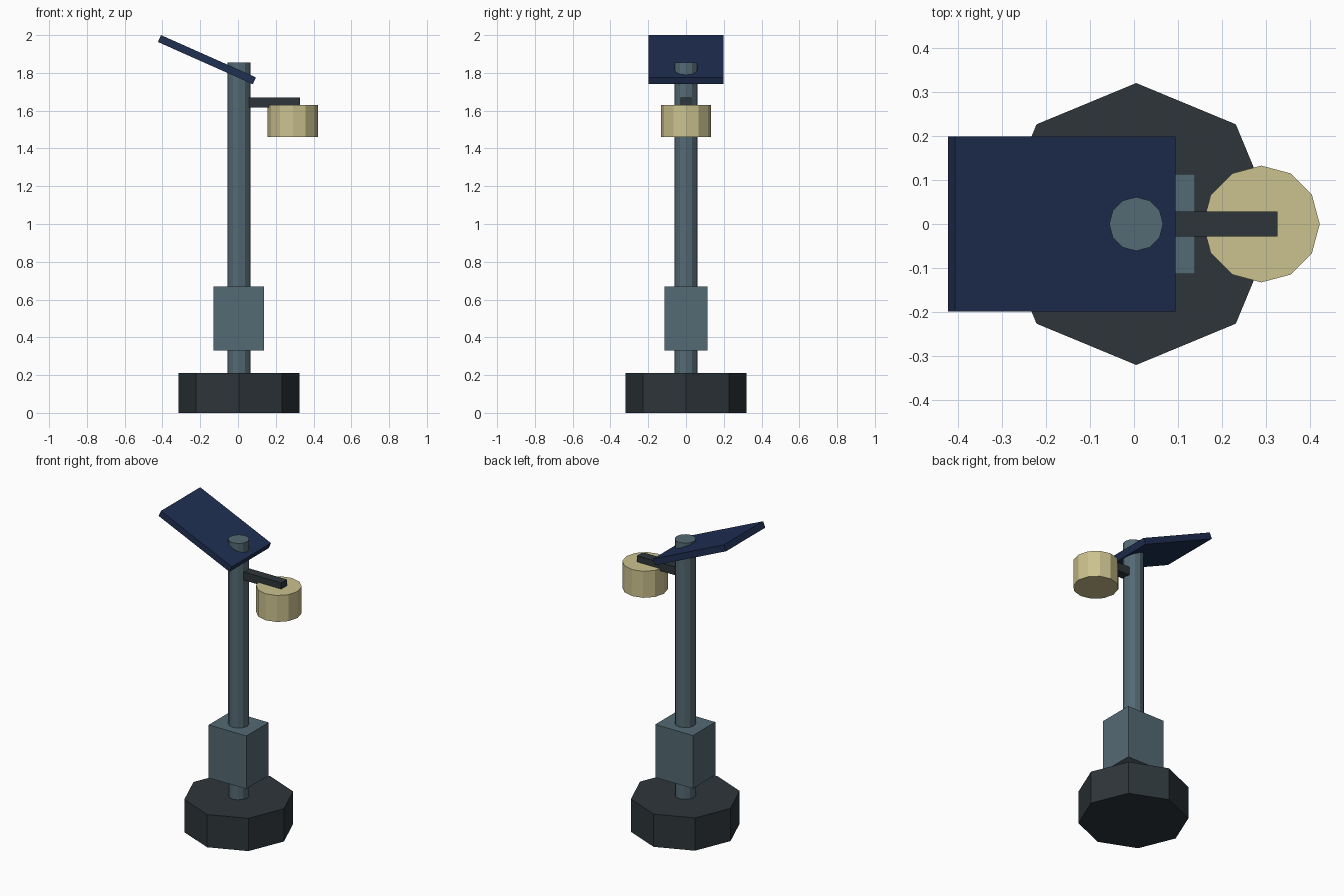
import bpy
import math

if "Cube" in bpy.data.objects:
    bpy.data.objects.remove(bpy.data.objects["Cube"])


def material(name, rgb):
    m = bpy.data.materials.new(name)
    m.diffuse_color = (*rgb, 1)
    m.use_nodes = True
    m.node_tree.nodes["Principled BSDF"].inputs["Base Color"].default_value = m.diffuse_color
    return m


CHARCOAL = material("charcoal", (0.027, 0.036, 0.042))
SLATE = material("slate_blue_grey", (0.088, 0.142, 0.172))
NAVY = material("navy", (0.014, 0.029, 0.086))
CREAM = material("cream", (0.60, 0.535, 0.27))
CX = 0.005  # axis of the post


def finish(name, mat):
    ob = bpy.context.object
    ob.name = name
    ob.data.materials.append(mat)
    return ob


def cylinder(name, mat, sides, radius, x, z0, z1):
    bpy.ops.mesh.primitive_cylinder_add(
        vertices=sides, radius=radius, depth=z1 - z0, location=(x, 0, (z0 + z1) / 2))
    return finish(name, mat)


def box(name, mat, size, loc, tilt=0):
    bpy.ops.mesh.primitive_cube_add(size=1, location=loc, rotation=(0, tilt, 0))
    bpy.context.object.scale = size
    return finish(name, mat)


# Octagonal foot and the post with its battery box
cylinder("base", CHARCOAL, 8, 0.321, CX, 0, 0.21)
cylinder("post", SLATE, 12, 0.0615, CX, 0.19, 1.854)
box("battery_box", SLATE, (0.267, 0.227, 0.34), (CX, 0, 0.5))

# Lamp arm and lamp head
box("lamp_arm", CHARCOAL, (0.32, 0.058, 0.053), (0.167, 0, 1.643))
cylinder("lamp_head", CREAM, 12, 0.133, 0.29, 1.46, 1.63)

# Tilted solar panel, high on the -x side
box("solar_panel", NAVY, (0.55, 0.398, 0.04), (-0.1645, 0, 1.87), math.radians(24))
